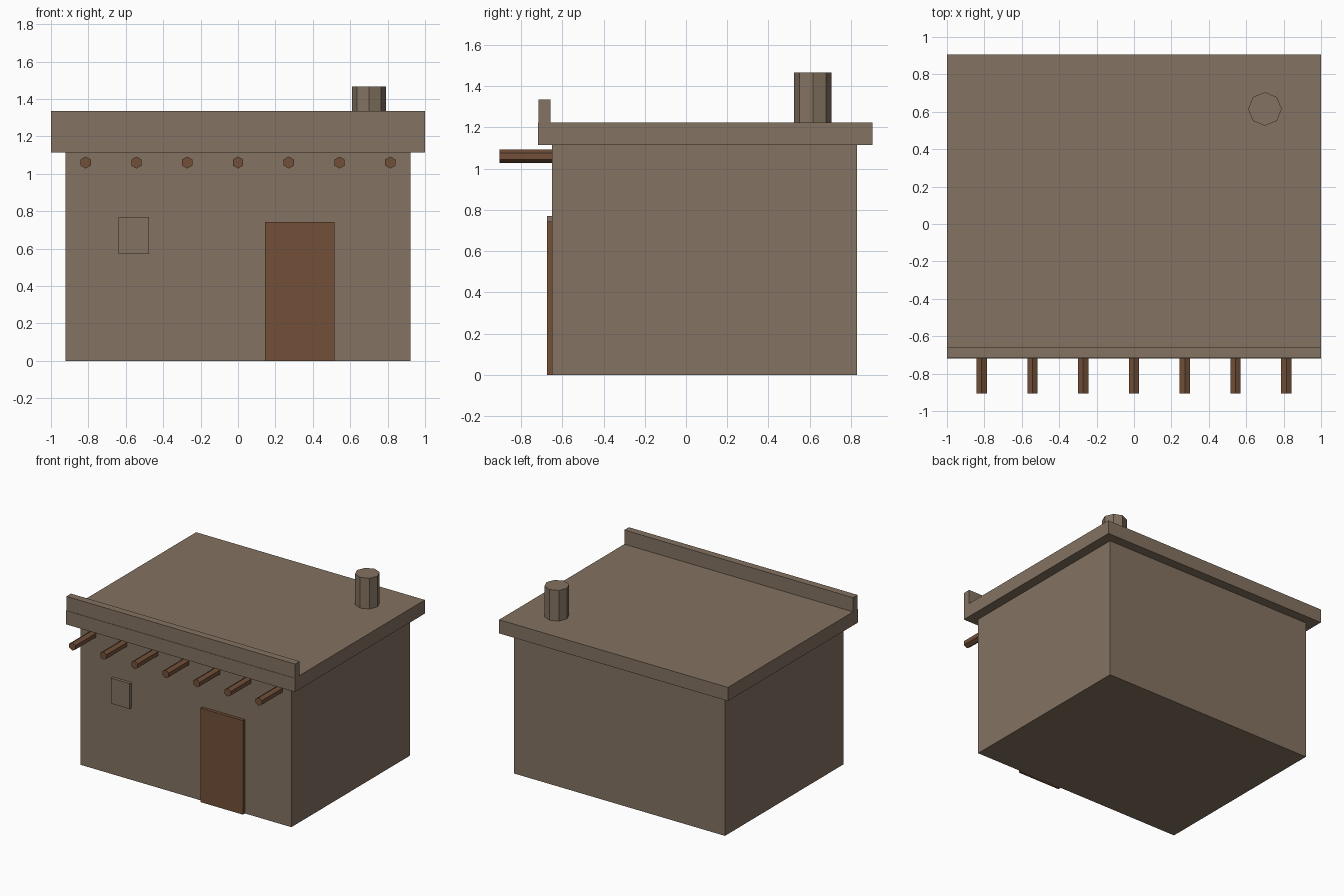
import bpy
import math

cube = bpy.data.objects.get("Cube")
if cube:
    bpy.data.objects.remove(cube, do_unlink=True)


def material(name, rgb):
    mat = bpy.data.materials.new(name)
    mat.use_nodes = True
    mat.diffuse_color = (*rgb, 1)
    mat.node_tree.nodes["Principled BSDF"].inputs["Base Color"].default_value = (*rgb, 1)
    return mat


adobe = material("adobe", (0.23, 0.17, 0.12))
wood = material("brown wood", (0.17, 0.08, 0.04))


def box(name, x, y, z, mat):
    """Box from (low, high) ranges on each axis."""
    bpy.ops.mesh.primitive_cube_add(size=1, location=[sum(r) / 2 for r in (x, y, z)])
    obj = bpy.context.object
    obj.name = name
    obj.scale = [r[1] - r[0] for r in (x, y, z)]
    bpy.ops.object.transform_apply(location=False, rotation=False)
    obj.data.materials.append(mat)


def prism(name, sides, radius, depth, location, rotation, mat):
    bpy.ops.mesh.primitive_cylinder_add(vertices=sides, radius=radius, depth=depth,
                                        location=location, rotation=rotation)
    obj = bpy.context.object
    obj.name = name
    obj.data.materials.append(mat)


# House body, overhanging roof and front parapet
wall_front = -0.65
box("walls", (-0.922, 0.922), (wall_front, 0.83), (0, 1.115), adobe)
box("roof_slab", (-1, 1), (-0.718, 0.905), (1.115, 1.223), adobe)
box("front_parapet", (-1, 1), (-0.715, -0.658), (1.223, 1.335), adobe)

# Door and window shutter standing proud of the front wall
box("door", (0.145, 0.515), (-0.675, wall_front), (0, 0.743), wood)
box("window_shutter", (-0.64, -0.475), (-0.675, wall_front), (0.57, 0.77), adobe)

# Octagonal chimney
prism("chimney", 8, 0.09, 0.245, (0.70, 0.615, 1.343), (0, 0, 0), adobe)

# Row of hexagonal roof beams poking out of the front wall
for i in range(7):
    prism(f"roof_beam_{i + 1}", 6, 0.032, 0.275, ((i - 3) * 0.2715, -0.7675, 1.06),
          (math.pi / 2, 0, 0), wood)
